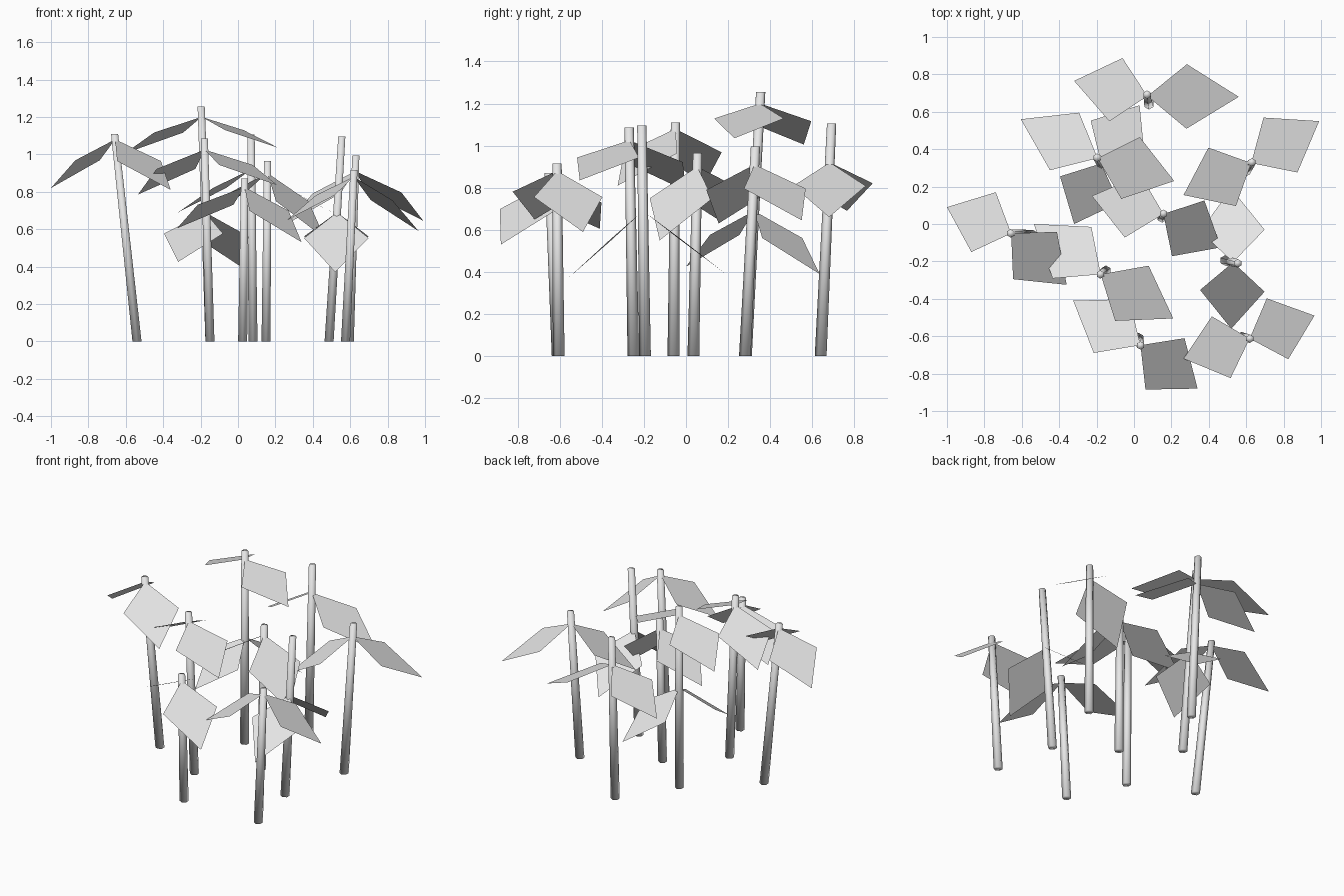
import bpy
from mathutils import Vector

cube = bpy.data.objects.get("Cube")
if cube:
    bpy.data.objects.remove(cube, do_unlink=True)

# Single pale grey used on every part
grey = bpy.data.materials.new("pale_grey")
grey.use_nodes = True
colour = (0.8, 0.8, 0.8, 1)
grey.diffuse_color = colour
grey.node_tree.nodes["Principled BSDF"].inputs["Base Color"].default_value = colour

LEAF_WIDTH = 0.345
SIDES = 6


def add_mesh(name, verts, faces, smooth=False):
    mesh = bpy.data.meshes.new(name)
    mesh.from_pydata(verts, [], faces)
    mesh.materials.append(grey)
    for face in mesh.polygons:
        face.use_smooth = smooth
    mesh.update()
    obj = bpy.data.objects.new(name, mesh)
    bpy.context.collection.objects.link(obj)
    return obj


def add_stem(name, base, top):
    """Tapered leaning pole with closed, softly shaded ends."""
    bpy.ops.mesh.primitive_cone_add(vertices=SIDES, radius1=0.028, radius2=0.022, depth=1)
    stem = bpy.context.object
    stem.name = name
    stem.data.materials.append(grey)
    for vert in stem.data.vertices:
        centre = base.lerp(top, vert.co.z + 0.5)
        vert.co = centre + Vector((vert.co.x, vert.co.y, 0))
    bpy.ops.object.shade_smooth()


def add_leaf(name, root, tip):
    """Flat drooping four-cornered leaf from its root to its tip."""
    spine = tip - root
    across = spine.cross(Vector((0, 0, 1))).normalized() * LEAF_WIDTH / 2
    middle = root + spine * 0.43
    add_mesh(name, [root, middle + across, tip, middle - across], [(0, 1, 2, 3)])


def add_plant(name, base, top, join, *tips):
    """One stem with leaves joined to it at the given height."""
    base, top = Vector((*base, 0)), Vector(top)
    add_stem(name + "_stem", base, top)
    add_leaves(name, base, top, join, *tips)


def add_leaves(name, base, top, join, *tips):
    root = Vector(base).lerp(Vector(top), join / top[2])
    for side, tip in zip(("first", "second"), tips):
        add_leaf(f"{name}_{side}_leaf", root, Vector(tip))


# The cluster of plants: base, top, leaf height, leaf tips
add_plant("left_plant", (-.54, -.06), (-.66, -.05, 1.11), 1.08,
          (-1, .09, .82), (-.36, -.325, .81))
add_plant("tall_plant", (-.15, .285), (-.197, .355, 1.255), 1.2,
          (-.605, .56, 1.005), (.215, .23, 1.035))
add_plant("back_plant", (.08, .64), (.07, .692, 1.105), .92,
          (-.32, .765, .69), (.56, .68, .66))
add_plant("right_plant", (.595, .28), (.63, .33, .995), .91,
          (.265, .155, .63), (.99, .55, .645))
add_plant("middle_plant", (.15, .035), (.158, .055, .965), .9,
          (-.225, .15, .65), (.465, -.125, .55))
add_plant("inner_plant", (-.15, -.25), (-.18, -.27, 1.085), 1.025,
          (-.535, .0, .785), (.21, -.505, .835))
add_plant("low_leaf_plant", (.487, -.195), (.555, -.21, 1.095), .69,
          (.52, .19, .39), (.52, -.56, .37))
add_plant("front_plant", (.025, -.61), (.035, -.65, .87), .825,
          (-.325, -.41, .605), (.34, -.88, .53))
add_plant("front_right_plant", (.575, -.605), (.62, -.613, .915), .88,
          (.265, -.72, .65), (.965, -.49, .59))

# Lower pair of leaves on the tall stem
add_leaves("tall_plant_lower", (-.15, .285, 0), (-.197, .355, 1.255), .69,
           (.03, .635, .39), (-.32, 0, .425))
